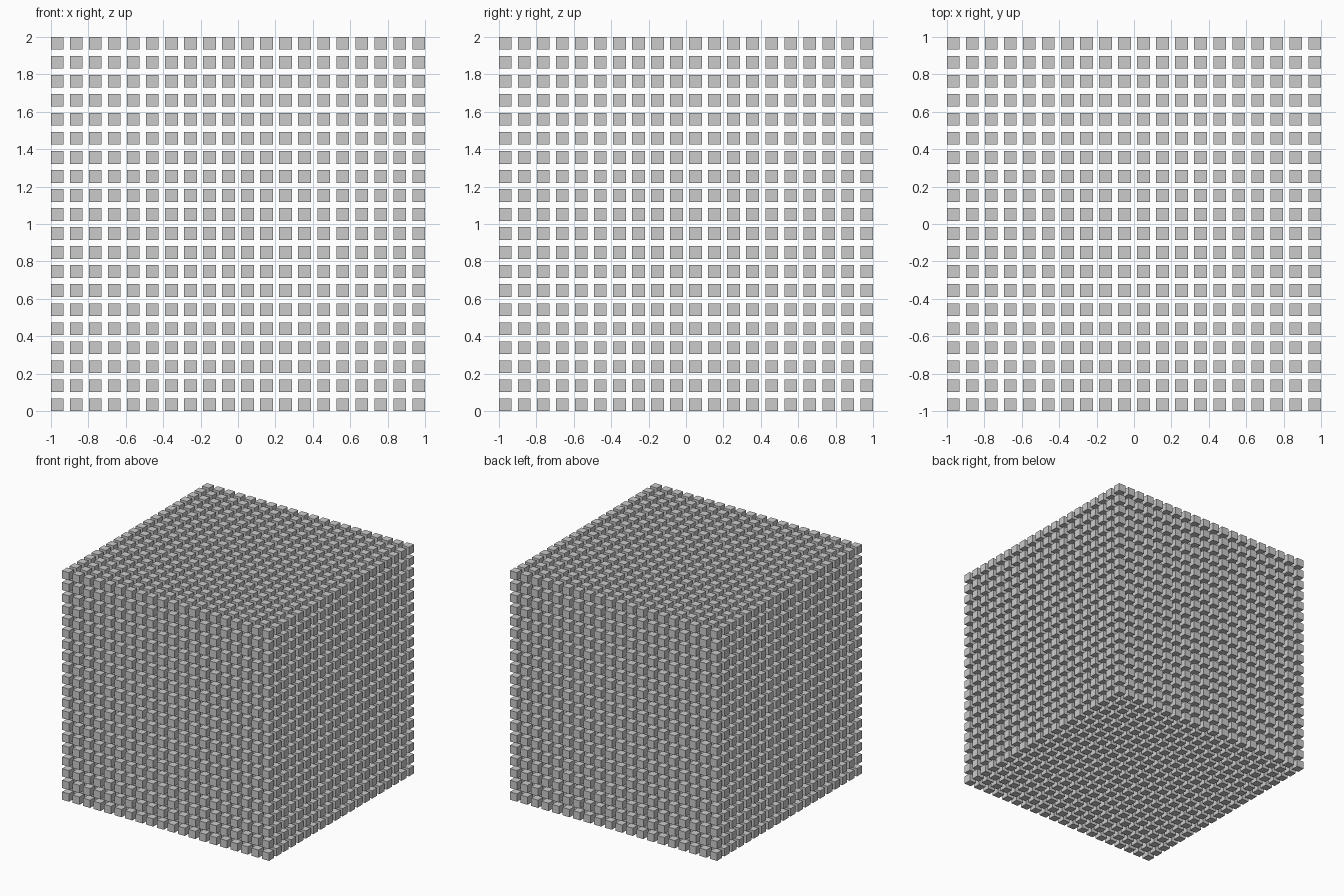
import bpy

if "Cube" in bpy.data.objects:
    bpy.data.objects.remove(bpy.data.objects["Cube"])

COUNT = 20
PITCH = 2 / (COUNT - 1 + 2 / 3)   # gap is half a cube wide
SIZE = PITCH * 2 / 3

# Corner cube of the lattice
start = -1 + SIZE / 2
bpy.ops.mesh.primitive_cube_add(size=SIZE, location=(start, start, SIZE / 2))
lattice = bpy.context.object
lattice.name = "cube_lattice"

# Repeat it along x, y and z
for axis in range(3):
    arr = lattice.modifiers.new("array_" + "xyz"[axis], 'ARRAY')
    arr.count = COUNT
    arr.use_relative_offset = False
    arr.use_constant_offset = True
    offset = [0, 0, 0]
    offset[axis] = PITCH
    arr.constant_offset_displace = offset
